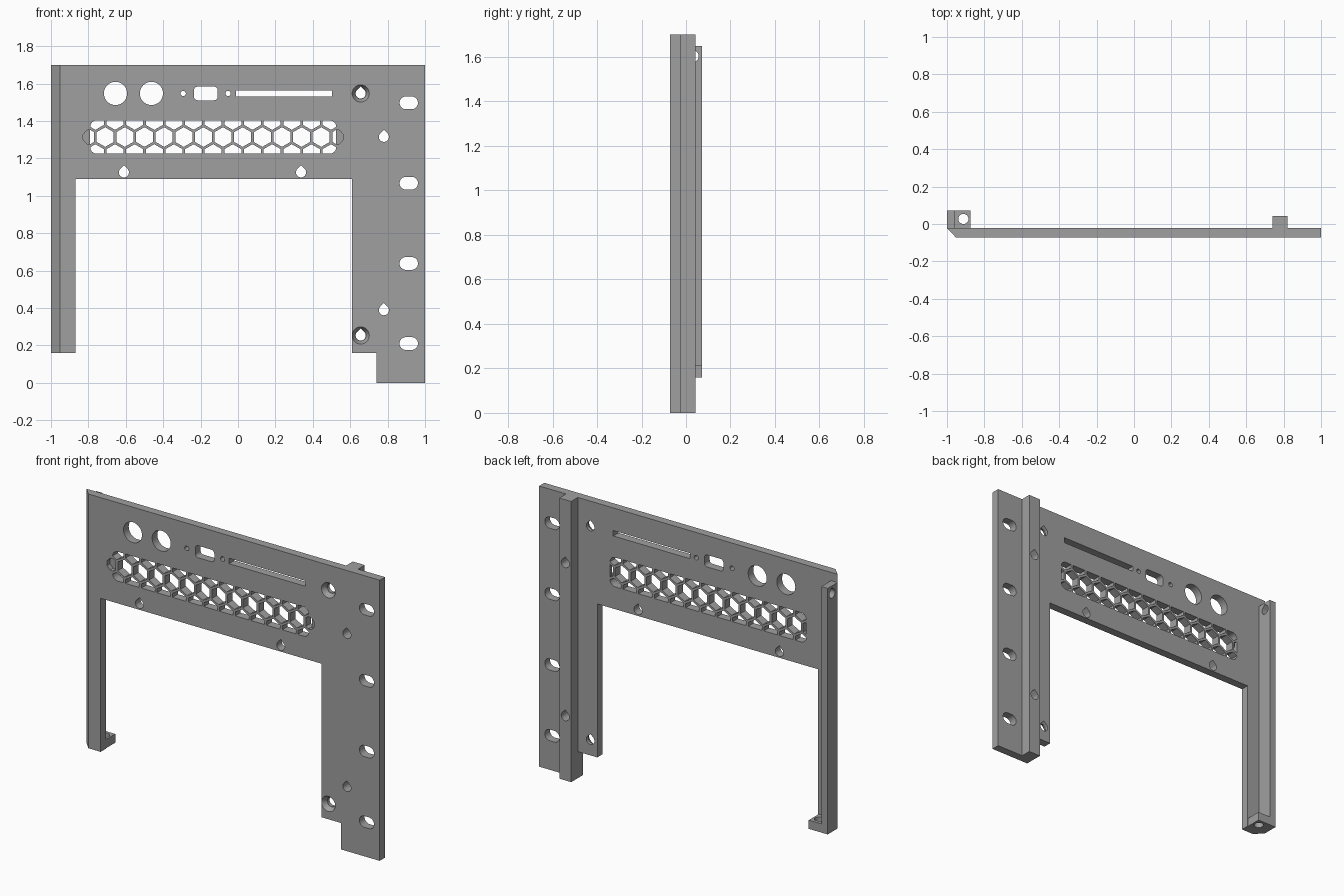
import bpy, bmesh, math
from mathutils import Vector

cube = bpy.data.objects.get("Cube")
if cube:
    bpy.data.objects.remove(cube, do_unlink=True)

grey = bpy.data.materials.new("matte_grey")
grey.use_nodes = True
colour = (0.35, 0.35, 0.35, 1)
grey.diffuse_color = colour
grey.node_tree.nodes["Principled BSDF"].inputs["Base Color"].default_value = colour

FRONT, FACE_BACK, BACK = -0.072, -0.022, 0.072
TOP, FOOT_Z = 1.70, 0.16


# ---- outlines, as lists of 2D points ----
def arc(cx, cy, r, start, end, n):
    angles = [math.radians(start + (end - start) * i / n) for i in range(n + 1)]
    return [(cx + r * math.cos(a), cy + r * math.sin(a)) for a in angles]


def circle(cx, cy, r, n=40):
    return arc(cx, cy, r, 0, 360, n)[:-1]


def rect(x0, x1, y0, y1):
    return [(x0, y0), (x1, y0), (x1, y1), (x0, y1)]


def rounded(cx, cy, w, h, r, n=8):
    pts = []
    for k, (sx, sy) in enumerate([(1, 1), (-1, 1), (-1, -1), (1, -1)]):
        pts += arc(cx + sx * (w / 2 - r), cy + sy * (h / 2 - r), r, 90 * k, 90 * k + 90, n)
    return pts


def teardrop(cx, cy, r=0.027):
    return arc(cx, cy, r, 135, 405, 24) + [(cx, cy + r * math.sqrt(2))]


def clip(poly, window):
    """Keep the part of a polygon inside a convex anticlockwise window."""
    for a, b in zip(window, window[1:] + window[:1]):
        a, b = Vector(a), Vector(b)
        if (b - a).length < 1e-6:
            continue
        side = [(b - a).cross(Vector(p) - a) for p in poly]
        out = []
        for i, p in enumerate(poly):
            j = (i + 1) % len(poly)
            if side[i] >= 0:
                out.append(p)
            if side[i] * side[j] < 0:
                out.append(tuple(Vector(p).lerp(Vector(poly[j]), side[i] / (side[i] - side[j]))))
        poly = out
    return poly


# ---- solids ----
def prism(bm, pts, lo, hi, axis="y", scale_hi=1.0):
    """Extrude an outline along an axis, optionally tapering its far end."""
    clean = [p for i, p in enumerate(pts) if (Vector(p) - Vector(pts[i - 1])).length > 1e-5]
    mid = sum((Vector(p) for p in clean), Vector((0, 0))) / len(clean)
    place = {"x": lambda u, v, d: (d, u, v),
             "y": lambda u, v, d: (u, d, v),
             "z": lambda u, v, d: (u, v, d)}[axis]
    a = [bm.verts.new(place(u, v, lo)) for u, v in clean]
    far = [mid + (Vector(p) - mid) * scale_hi for p in clean]
    b = [bm.verts.new(place(p.x, p.y, hi)) for p in far]
    faces = [bm.faces.new(a), bm.faces.new(b[::-1])]
    for i in range(len(a)):
        faces.append(bm.faces.new((a[i - 1], b[i - 1], b[i], a[i])))
    bmesh.ops.recalc_face_normals(bm, faces=faces)


def solid(name, *prisms):
    bm = bmesh.new()
    for args in prisms:
        prism(bm, *args)
    mesh = bpy.data.meshes.new(name)
    bm.to_mesh(mesh)
    bm.free()
    mesh.materials.append(grey)
    obj = bpy.data.objects.new(name, mesh)
    bpy.context.collection.objects.link(obj)
    return obj


def cut(obj, *prisms):
    cutter = solid("cutter", *prisms)
    cutter.hide_render = True
    mod = obj.modifiers.new("cut", "BOOLEAN")
    mod.operation, mod.solver, mod.object = "DIFFERENCE", "EXACT", cutter
    bpy.ops.object.select_all(action="DESELECT")
    bpy.context.view_layer.objects.active = obj
    obj.select_set(True)
    bpy.ops.object.modifier_apply(modifier=mod.name)
    bpy.data.objects.remove(cutter, do_unlink=True)


def through(outline):
    return (outline, -0.2, 0.2)


# ---- face plate with two legs ----
plate = solid("face_plate", (
    [(-1, FOOT_Z), (-0.87, FOOT_Z), (-0.87, 1.09), (0.61, 1.09), (0.61, FOOT_Z),
     (0.74, FOOT_Z), (0.74, 0), (1, 0), (1, TOP), (-1, TOP)], FRONT, FACE_BACK))

# Bevelled outer edge
cut(plate, ([(-1.05, FACE_BACK + 0.053), (-1.05, -0.125), (-0.902, -0.125)], -0.1, 1.9, "z"))

# Port openings along the top
PORT_Z = 1.547
openings = [circle(x, PORT_Z, 0.062) for x in (-0.655, -0.463)]
openings += [circle(x, PORT_Z, 0.014, 20) for x in (-0.293, -0.053)]
openings += [rounded(-0.172, PORT_Z, 0.127, 0.073, 0.02), rect(-0.01, 0.503, 1.53, 1.563)]

# Rack slots and screw holes
openings += [rounded(0.913, z, 0.098, 0.068, 0.0335) for z in (0.21, 0.638, 1.067, 1.497)]
screws = [(0.656, PORT_Z), (0.656, 0.253)]
rib_holes = [teardrop(0.78, z) for z in (0.388, 1.315)]
openings += [teardrop(*p) for p in screws + [(-0.61, 1.125), (0.337, 1.125)]] + rib_holes

# Honeycomb vent, clipped to a rounded window
VENT_X, VENT_Z, PITCH = -0.1325, 1.314, 0.105
window = rounded(VENT_X, VENT_Z, 1.315, 0.178, 0.035)
for row in (-1, 0, 1):
    for col in range(-8, 9):
        cx = VENT_X + (col + (0 if row else 0.5)) * PITCH
        cz = VENT_Z + row * PITCH * math.sqrt(3) / 2
        cell = clip(arc(cx, cz, 0.0525, 30, 330, 5), window)
        if len(cell) > 2:
            openings.append(cell)
cut(plate, *[through(o) for o in openings])

# Countersinks around the screw holes
cut(plate, *[(circle(x, z, 0.047), FRONT - 0.002, FRONT + 0.03, "y", 0.62) for x, z in screws])

# Shallow finger notches at both ends of the vent
notches = []
for s in (-1, 1):
    half = [(0.655, 0.038), (0.675, 0.036), (0.695, 0.014)]
    outline = half + [(u, -v) for u, v in half[::-1]]
    notches.append(([(VENT_X + s * u, VENT_Z + v) for u, v in outline], FRONT - 0.01, FRONT + 0.03))
cut(plate, *notches)

# ---- rear stiffening rib ----
rib = solid("rear_rib", (rect(0.74, 0.82, 0, TOP), FACE_BACK, 0.042))
cut(rib, *[through(o) for o in rib_holes])

# ---- side wall with a mounting hole near the top ----
wall = solid("side_wall", (rect(-1, -0.957, FOOT_Z, 1.65), FACE_BACK, BACK))
cut(wall, (teardrop(0.03, 1.603), -1.2, -0.8, "x"))

# ---- mounting foot with a vertical hole ----
foot = solid("mounting_foot", (rect(-0.957, -0.873, FOOT_Z, 0.213), FACE_BACK, BACK))
cut(foot, (circle(-0.912, 0.027, 0.027), 0, 0.4, "z"))

for obj in (plate, rib, wall, foot):
    bpy.ops.object.select_all(action="DESELECT")
    bpy.context.view_layer.objects.active = obj
    obj.select_set(True)
    bpy.ops.object.shade_smooth_by_angle(angle=math.radians(25))
